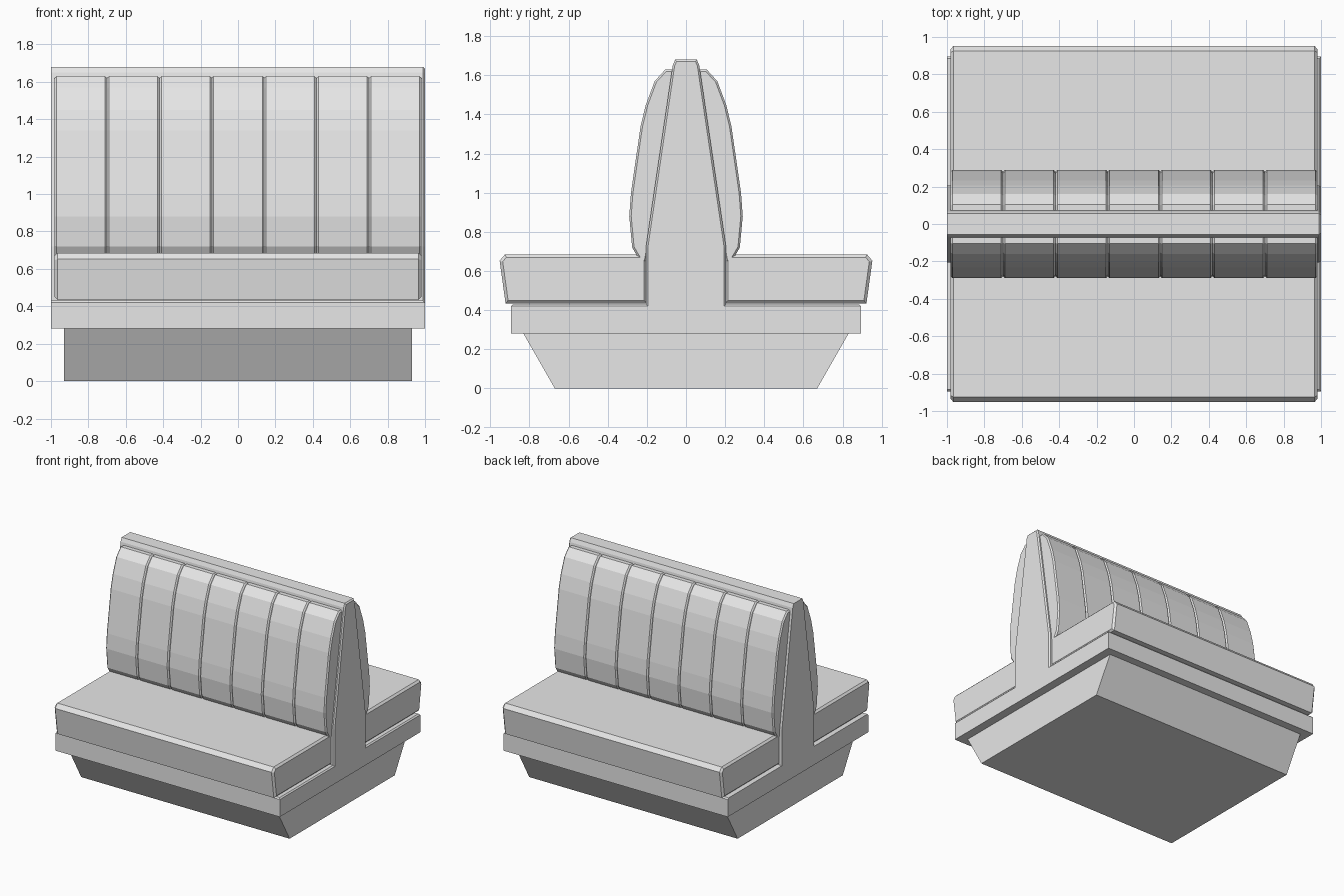
import bpy
import bmesh

cube = bpy.data.objects.get("Cube")
if cube:
    bpy.data.objects.remove(cube, do_unlink=True)

# One plain grey for the whole bench
grey = bpy.data.materials.new("light grey")
grey.use_nodes = True
colour = (0.8, 0.8, 0.8, 1)
grey.diffuse_color = colour
grey.node_tree.nodes["Principled BSDF"].inputs["Base Color"].default_value = colour


def extrude(name, profile, x0, x1, chamfer=0.0, ends=(), low=-1.0):
    """Extrude a (y, z) profile along x, chamfering the rims of chosen ends above low."""
    bm = bmesh.new()
    face = bm.faces.new([bm.verts.new((x0, y, z)) for y, z in profile])
    result = bmesh.ops.extrude_face_region(bm, geom=[face])
    for v in result["geom"]:
        if isinstance(v, bmesh.types.BMVert):
            v.co.x = x1
    bmesh.ops.recalc_face_normals(bm, faces=bm.faces[:])
    rims = [e for e in bm.edges
            if any(all(abs(v.co.x - x) < 1e-4 for v in e.verts) for x in ends)
            and max(v.co.z for v in e.verts) > low
            and min(v.co.z for v in e.verts) > low]
    if rims:
        bmesh.ops.bevel(bm, geom=rims, offset=chamfer, segments=1,
                        affect='EDGES', clamp_overlap=True)
    bmesh.ops.recalc_face_normals(bm, faces=bm.faces[:])
    mesh = bpy.data.meshes.new(name)
    bm.to_mesh(mesh)
    bm.free()
    mesh.materials.append(grey)
    obj = bpy.data.objects.new(name, mesh)
    bpy.context.collection.objects.link(obj)
    return obj


def mirrored(half):
    """Complete a right-hand half profile across y = 0."""
    return half + [(-y, z) for y, z in reversed(half)]


# Tapered plinth under the bench
extrude("plinth", mirrored([(0.67, 0), (0.83, 0.28)]), -0.93, 0.93)

# Base slab and tapering centre panel in one profile
frame = mirrored([(0.895, 0.28), (0.895, 0.42), (0.885, 0.43), (0.205, 0.43),
                  (0.205, 0.72), (0.068, 1.65), (0.055, 1.68)])
extrude("frame", frame, -1, 1, 0.015, (1,), low=0.425)

seat = [(0.2, 0.435), (0.922, 0.435), (0.952, 0.652), (0.925, 0.685), (0.2, 0.685)]
back = [(0.205, 0.64), (0.24, 0.66), (0.275, 0.72), (0.29, 0.88), (0.281, 1.0),
        (0.232, 1.34), (0.205, 1.45), (0.16, 1.57), (0.105, 1.63), (0.06, 1.63),
        (0.06, 1.6), (0.19, 0.72)]
panels = 7
width = 1.96 / panels

for side, sign in (("front", -1), ("back", 1)):
    # Seat cushion with chamfered ends
    extrude(side + "_seat", [(sign * y, z) for y, z in seat],
            -0.98, 0.98, 0.015, (-0.98, 0.98))
    # Padded back made of channels with small grooves between
    profile = [(sign * y, z) for y, z in back]
    for i in range(panels):
        x0 = -0.98 + i * width
        x1 = x0 + width
        extrude(f"{side}_back_channel_{i + 1}", profile, x0, x1, 0.01, (x0, x1))
